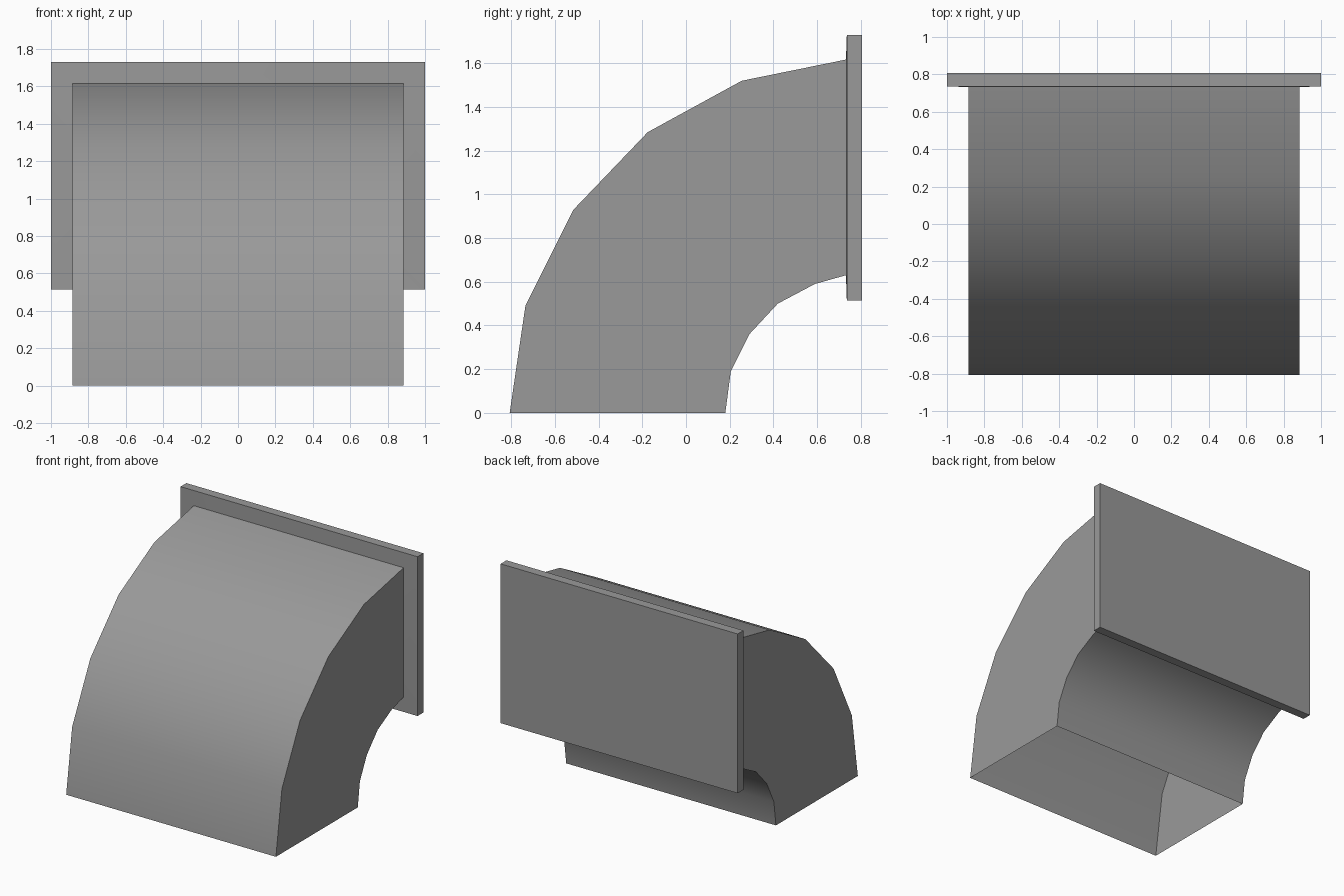
import bpy
import bmesh

cube = bpy.data.objects.get("Cube")
if cube:
    bpy.data.objects.remove(cube, do_unlink=True)

grey = bpy.data.materials.new("plain grey")
grey.use_nodes = True
colour = (0.32, 0.32, 0.32, 1)
grey.diffuse_color = colour
grey.node_tree.nodes["Principled BSDF"].inputs["Base Color"].default_value = colour

HALF = 0.885  # half width of the duct


def finish(name, bm):
    mesh = bpy.data.meshes.new(name)
    bm.to_mesh(mesh)
    bm.free()
    mesh.materials.append(grey)
    obj = bpy.data.objects.new(name, mesh)
    bpy.context.collection.objects.link(obj)
    bpy.ops.object.select_all(action='DESELECT')
    obj.select_set(True)
    bpy.context.view_layer.objects.active = obj
    bpy.ops.object.shade_smooth_by_angle(angle=0.52)
    return obj


# Curved duct: a rectangular tube, open at the bottom and behind the flange
outer = [(-0.807, 0), (-0.735, 0.49), (-0.515, 0.93),
         (-0.175, 1.285), (0.255, 1.52), (0.732, 1.617)]
inner = [(0.18, 0), (0.205, 0.19), (0.29, 0.36),
         (0.42, 0.5), (0.59, 0.59), (0.732, 0.63)]
bm = bmesh.new()
rings = []
for o, i in zip(outer, inner):
    corners = [(-HALF, *o), (HALF, *o), (HALF, *i), (-HALF, *i)]
    rings.append([bm.verts.new(c) for c in corners])
for a, b in zip(rings, rings[1:]):
    for k in range(4):
        n = (k + 1) % 4
        bm.faces.new((a[k], a[n], b[n], b[k]))
finish("curved_duct", bm)

# Flange plate: closed at the back, its front rim meeting the duct
bm = bmesh.new()


def rectangle(half, y, low, high):
    corners = [(-half, low), (half, low), (half, high), (-half, high)]
    return [bm.verts.new((x, y, z)) for x, z in corners]


loops = [rectangle(HALF, 0.732, 0.63, 1.617),
         rectangle(1, 0.736, 0.515, 1.73),
         rectangle(1, 0.806, 0.515, 1.73)]
for a, b in zip(loops, loops[1:]):
    for k in range(4):
        n = (k + 1) % 4
        bm.faces.new((a[k], b[k], b[n], a[n]))
bm.faces.new(reversed(loops[-1]))
finish("flange_plate", bm)
